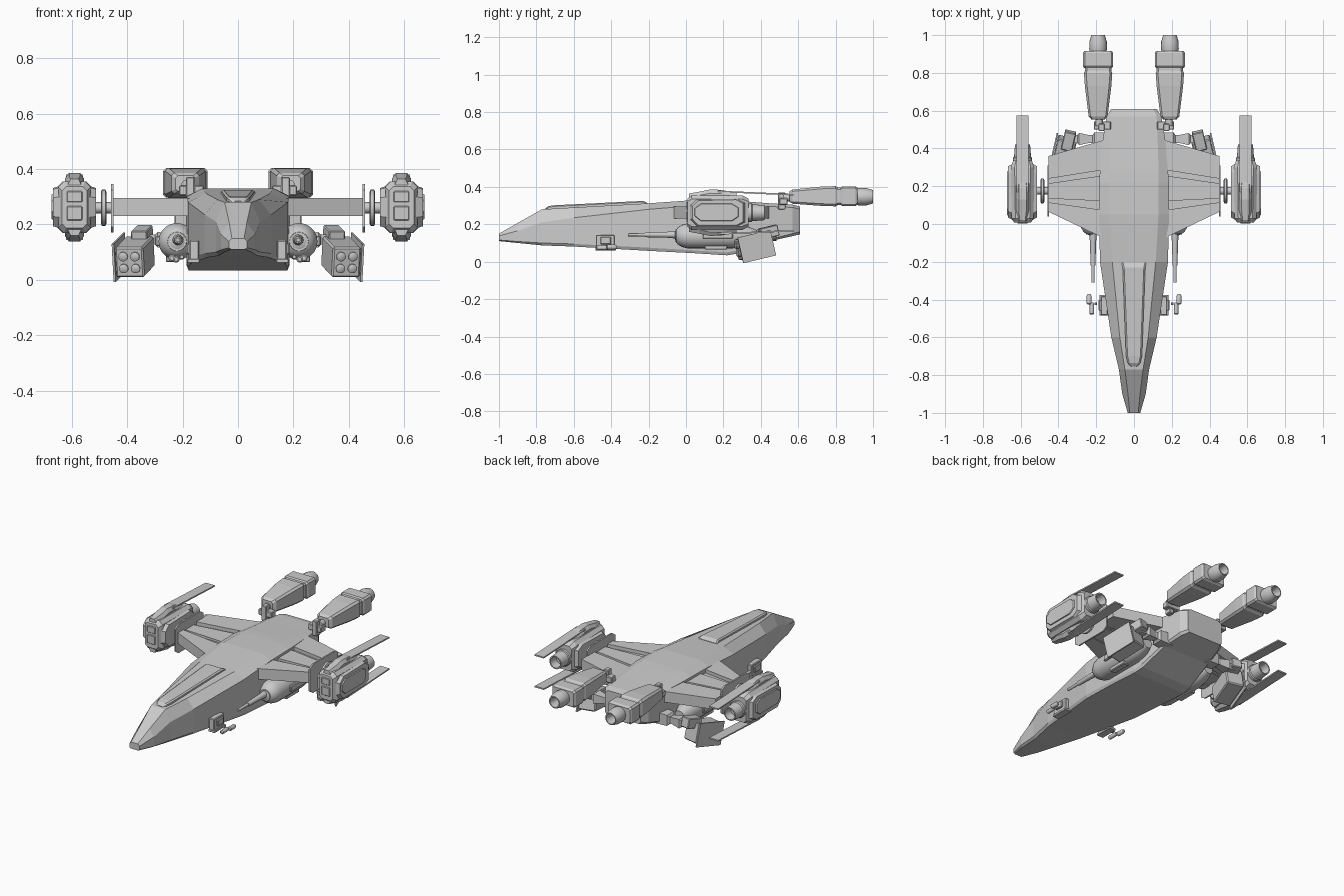
import bpy, bmesh, math
from mathutils import Matrix, Vector

if "Cube" in bpy.data.objects:
    bpy.data.objects.remove(bpy.data.objects["Cube"])


def finish(name, bm, mirror=True, smooth=False):
    bmesh.ops.recalc_face_normals(bm, faces=bm.faces)
    me = bpy.data.meshes.new(name)
    bm.to_mesh(me)
    bm.free()
    ob = bpy.data.objects.new(name, me)
    bpy.context.collection.objects.link(ob)
    if mirror:
        ob.modifiers.new("mirror", 'MIRROR')
    if smooth:
        bpy.ops.object.select_all(action='DESELECT')
        ob.select_set(True)
        bpy.context.view_layer.objects.active = ob
        bpy.ops.object.shade_smooth_by_angle(angle=math.radians(35))
    return ob


def loft(name, rings, mirror=True, smooth=False, mat=None):
    bm = bmesh.new()
    vs = [[bm.verts.new(p) for p in r] for r in rings]
    n = len(rings[0])
    for a, b in zip(vs, vs[1:]):
        for i in range(n):
            bm.faces.new((a[i], a[(i + 1) % n], b[(i + 1) % n], b[i]))
    bm.faces.new(vs[0])
    bm.faces.new(vs[-1])
    if mat:
        bmesh.ops.transform(bm, matrix=mat, verts=bm.verts)
    return finish(name, bm, mirror, smooth)


def octo(y, cx, cz, hx, hz, c):
    """Chamfered rectangle ring at depth y."""
    pts = [(hx, hz - c), (hx - c, hz), (c - hx, hz), (-hx, hz - c),
           (-hx, c - hz), (c - hx, -hz), (hx - c, -hz), (hx, c - hz)]
    return [(cx + x, y, cz + z) for x, z in pts]


def tube(name, cx, cz, profile, n=20, axis='y', mat=None):
    """Turned part; profile gives (position along y, radius)."""
    rings = [[(cx + r * math.cos(2 * math.pi * i / n), y, cz + r * math.sin(2 * math.pi * i / n))
              for i in range(n)] for y, r in profile]
    return loft(name, rings, smooth=True, mat=mat)


def box(name, c, h, mat=None, bevel=0.004):
    bm = bmesh.new()
    m = Matrix.Translation(c) @ Matrix.Diagonal((2 * h[0], 2 * h[1], 2 * h[2], 1))
    bmesh.ops.create_cube(bm, size=1, matrix=(mat @ m if mat else m))
    if bevel:
        bmesh.ops.bevel(bm, geom=bm.edges[:], offset=bevel, segments=1, affect='EDGES')
    return finish(name, bm)


def slab(name, pts, x0, x1, inset=0.0):
    """Side-view (y, z) outline extruded from x0 to x1, optionally shrunk at x1."""
    c = sum((Vector(p) for p in pts), Vector((0, 0))) / len(pts)
    outer = [Vector(p) + (c - Vector(p)).normalized() * inset for p in pts]
    return loft(name, [[(x0, y, z) for y, z in pts], [(x1, y, z) for y, z in outer]])


# Fuselage: y, top half width, side half width, bottom half width, top z, shoulder z, low z, bottom z
hull = [(-1.0, .022, .033, .025, .15, .138, .116, .11),
        (-.90, .032, .062, .05, .207, .165, .108, .10),
        (-.77, .048, .08, .07, .28, .21, .10, .087),
        (-.60, .075, .12, .11, .29, .235, .095, .081),
        (-.20, .115, .18, .172, .312, .28, .075, .058),
        (.05, .13, .185, .178, .33, .30, .06, .045),
        (.22, .13, .185, .178, .328, .303, .05, .034),
        (.28, .13, .18, .172, .325, .30, .06, .044),
        (.45, .125, .165, .155, .312, .295, .12, .11),
        (.57, .12, .145, .13, .305, .29, .15, .137),
        (.61, .10, .12, .11, .295, .28, .16, .146)]
loft("fuselage", [[(wt, y, zt), (ws, y, zs), (ws, y, zl), (wb, y, zb),
                   (-wb, y, zb), (-ws, y, zl), (-ws, y, zs), (-wt, y, zt)]
                  for y, wt, ws, wb, zt, zs, zl, zb in hull], mirror=False)

# Raised spine on the forward top
spine = [(-.755, .018, .284), (-.735, .034, .297), (-.70, .042, .302), (-.23, .06, .325), (-.205, .066, .314)]
loft("top_spine", [[(-w, y, z - .03), (w, y, z - .03), (w, y, z - .006), (w - .008, y, z),
                    (.008 - w, y, z), (-w, y, z - .006)] for y, w, z in spine], mirror=False)

# Wings: slab plus raised front, middle and rear spars
def wing(name, r0, r1, t0, t1, zb, zt):
    loft(name, [[(x, a, zb), (x, b, zb), (x, b, zt), (x, a, zt)]
                for x, a, b in ((.14, r0, r1), (.453, t0, t1))])

wing("wing_core", -.05, .42, .08, .34, .235, .275)
wing("wing_front_spar", -.085, .07, .065, .115, .23, .296)
wing("wing_middle_spar", .12, .26, .135, .215, .233, .288)
wing("wing_rear_spar", .29, .45, .24, .36, .23, .296)

# Wing end plate and round pivot
slab("wing_end_plate", [(.04, .19), (.07, .17), (.28, .17), (.31, .19),
                        (.31, .325), (.28, .345), (.07, .345), (.04, .325)], .45, .459)
side = Matrix.Translation((0, .175, .26)) @ Matrix.Rotation(-math.pi / 2, 4, 'Z')
tube("pivot_disc", 0, 0, [(.475, .058), (.479, .066), (.491, .066), (.495, .058)], 24, mat=side)
tube("pivot_axle", 0, 0, [(.45, .02), (.54, .02)], 12, mat=side)

# Side engine pods
px, pz = .59, .262
loft("pod_body", [octo(.008, px, pz, .045, .075, .015), octo(.03, px, pz, .058, .093, .02),
                  octo(.30, px, pz, .062, .093, .02), octo(.335, px, pz, .05, .075, .015)])
hexa = [(.02, .225), (.055, .185), (.28, .185), (.32, .21), (.32, .315), (.28, .34), (.055, .335), (.02, .30)]
slab("pod_outer_cover", hexa, .64, .667, .015)
slab("pod_inner_cover", hexa, .54, .513, .015)
slab("pod_cover_panel", [(.04, .245), (.075, .215), (.25, .215), (.285, .24), (.285, .29),
                         (.25, .312), (.075, .312), (.04, .285)], .66, .673, .008)
for i, (z, h) in enumerate(((.30, .02), (.24, .026))):
    box(f"pod_intake_{i}", (px, .01, z), (.028, .008, h), bevel=.003)
tube("pod_nozzle", px, pz, [(.32, .05), (.35, .05), (.355, .045), (.42, .04), (.42, .033), (.37, .028)])
for s, nm in ((1, "upper"), (-1, "lower")):
    loft(f"pod_{nm}_fairing", [[(px + x * k, y, pz + s * z) for x, z in
                                ((-.034, .08), (.034, .08), (.034, h - .02), (.02, h), (-.02, h), (-.034, h - .02))]
                               for y, h, k in ((.015, .102, .7), (.07, .112, 1), (.13, .124, 1),
                                               (.19, .122, 1), (.27, .105, .9))])
    loft(f"pod_{nm}_tail_plate", [[(px - .031, y, pz + s * z), (px + .031, y, pz + s * z),
                                   (px + .031, y, pz + s * (z - .008)), (px - .031, y, pz + s * (z - .008))]
                                  for y, z in ((.17, .118), (.575, .10))])

# Rear engines
ex, ez = .19, .35
loft("rear_engine_body", [octo(.553, ex, ez - .002, .035, .028, .008), octo(.57, ex, ez - .002, .05, .038, .01),
                          octo(.73, ex, ez, .07, .052, .012), octo(.80, ex, ez, .075, .054, .012),
                          octo(.812, ex, ez, .068, .047, .01)])
loft("rear_engine_neck", [octo(.80, ex, ez, .07, .047, .01), octo(.84, ex, ez, .07, .047, .01)])
loft("rear_engine_block", [octo(.826, ex, ez, .074, .046, .01), octo(.836, ex, ez, .08, .053, .01),
                           octo(.905, ex, ez, .08, .053, .01), octo(.917, ex, ez, .072, .045, .01)])
tube("rear_engine_nozzle", ex, ez - .003, [(.90, .042), (.93, .047), (.965, .046), (1.0, .036), (1.0, .03), (.94, .024)])

# Brackets that carry the rear engines
box("rear_bracket", (.168, .521, .322), (.045, .022, .018))
box("rear_bracket_post", (.172, .512, .325), (.016, .02, .046))
tube("rear_bracket_pin", .185, .342, [(.52, .02), (.57, .02)], 12)

# Guns under the wing roots
tube("gun_body", .22, .138, [(-.06, .018), (-.045, .045), (-.02, .06), (.01, .067), (.25, .067), (.32, .055), (.38, .03)], 20)
tube("gun_barrel", .217, .144, [(-.31, .004), (-.31, .008), (-.22, .009), (-.22, .013), (-.10, .016), (-.03, .022)], 12)
tube("gun_collar", .22, .138, [(-.055, .034), (-.045, .036), (-.02, .036)], 16)
box("gun_side_bump", (.283, .17, .14), (.014, .08, .018))
box("gun_lower_bump", (.24, .16, .076), (.02, .06, .012))
box("gun_mount", (.20, .14, .20), (.03, .09, .035))

# Rocket boxes, pitched and yawed
rk = (Matrix.Translation((.372, .365, .083)) @ Matrix.Rotation(math.radians(13), 4, 'Z')
      @ Matrix.Rotation(math.radians(13), 4, 'X'))
box("rocket_box", (0, 0, 0), (.052, .09, .056), rk, .006)
box("rocket_outer_plate", (.058, .0, -.002), (.004, .092, .07), rk, 0)
for x in (-.022, .022):
    for z in (-.022, .022):
        tube("rocket_tube", x, z, [(-.08, .017), (-.096, .017), (-.098, .013), (-.10, .006)], 14, mat=rk)
box("rocket_rear_block", (-.008, .095, .055), (.03, .05, .03), rk)

# Tapered arms from the hull to the rocket boxes
def arm(name, rows):
    loft(name, [[(x, .45 + a * h, .145 + b * k) for a, b in ((-1, -1), (1, -1), (1, 1), (-1, 1))]
                for x, h, k in rows])

arm("rocket_arm_root", [(.13, .035, .035), (.21, .034, .032), (.22, .02, .02)])
arm("rocket_arm", [(.20, .02, .018), (.235, .02, .02), (.29, .032, .028), (.30, .02, .018), (.335, .02, .018)])

# Sensor mounts by the nose with small separate pods
box("nose_mount", (.158, -.432, .105), (.018, .05, .038))
box("nose_mount_cap", (.175, -.43, .112), (.012, .028, .02))
box("nose_mount_foot", (.16, -.43, .068), (.022, .055, .007), bevel=.002)
tube("nose_mount_pin", .203, .083, [(-.43, .007), (-.415, .007)], 10)
tube("nose_pod_rear", .238, .078, [(-.425, .008), (-.42, .013), (-.38, .013), (-.37, .008)], 12)
tube("nose_pod_front", .223, .074, [(-.48, .007), (-.475, .012), (-.43, .012), (-.415, .009)], 12)
